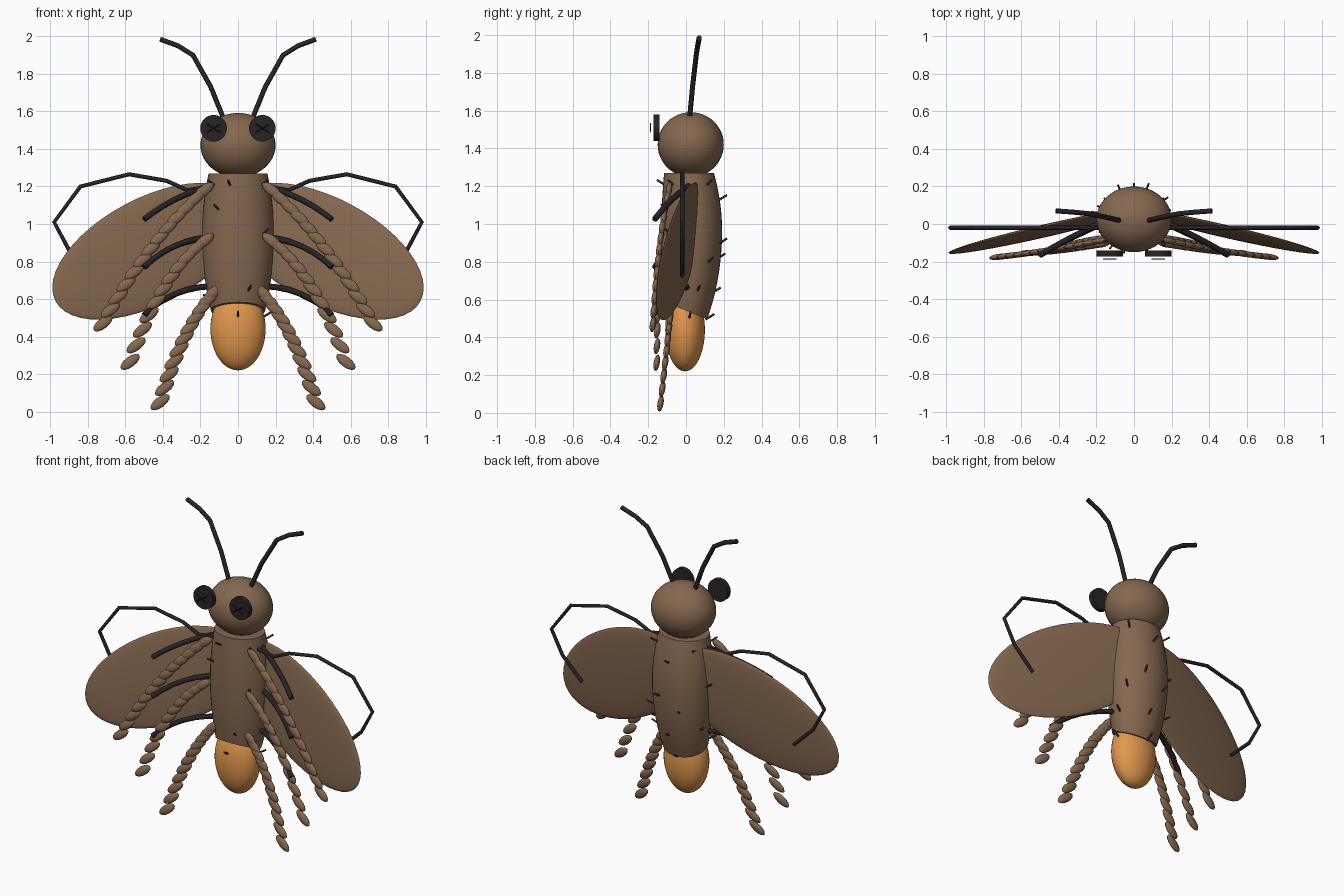
import bpy, bmesh
from math import sin, cos, pi, radians
from mathutils import Matrix, Vector

cube = bpy.data.objects.get("Cube")
if cube:
    bpy.data.objects.remove(cube, do_unlink=True)


def material(name, rgb):
    m = bpy.data.materials.new(name)
    m.use_nodes = True
    m.diffuse_color = (*rgb, 1)
    node = next(n for n in m.node_tree.nodes if n.type == 'BSDF_PRINCIPLED')
    node.inputs["Base Color"].default_value = (*rgb, 1)
    node.inputs["Roughness"].default_value = 0.7
    return m


BROWN = material("warm brown", (0.235, 0.138, 0.078))
ORANGE = material("glow orange", (0.75, 0.31, 0.075))
BLACK = material("soft black", (0.02, 0.017, 0.018))
UMBER = material("dark umber", (0.09, 0.05, 0.028))


def finish(bm, name, mat, smooth=True):
    bmesh.ops.recalc_face_normals(bm, faces=bm.faces)
    mesh = bpy.data.meshes.new(name)
    bm.to_mesh(mesh)
    bm.free()
    mesh.materials.append(mat)
    ob = bpy.data.objects.new(name, mesh)
    bpy.context.collection.objects.link(ob)
    if smooth:
        bpy.ops.object.select_all(action='DESELECT')
        ob.select_set(True)
        bpy.context.view_layer.objects.active = ob
        bpy.ops.object.shade_smooth_by_angle(angle=radians(40))
    return ob


def frame(center, a, b, c):
    """Matrix whose columns are three half-axes and a centre."""
    m = Matrix((a, b, c)).transposed().to_4x4()
    m.translation = Vector(center)
    return m


def add_ball(bm, matrix, u=32, v=16):
    bmesh.ops.create_uvsphere(bm, u_segments=u, v_segments=v, radius=1, matrix=matrix)


def ball(name, center, radii, mat):
    bm = bmesh.new()
    add_ball(bm, Matrix.Translation(center) @ Matrix.Diagonal((*radii, 1)), 40, 24)
    return finish(bm, name, mat)


def add_rod(bm, p, q, r, sides=8):
    p, q = Vector(p), Vector(q)
    turn = (q - p).to_track_quat('Z', 'Y').to_matrix().to_4x4()
    bmesh.ops.create_cone(bm, cap_ends=True, segments=sides, radius1=r, radius2=r,
                          depth=(q - p).length,
                          matrix=Matrix.Translation((p + q) / 2) @ turn)


def tube(name, points, r, side, mat):
    """Jointed tube through the points, mirrored by side."""
    curve = bpy.data.curves.new(name, 'CURVE')
    curve.dimensions = '3D'
    curve.bevel_depth = r
    curve.bevel_resolution = 2
    curve.use_fill_caps = True
    spline = curve.splines.new('POLY')
    spline.points.add(len(points) - 1)
    for pt, (x, y, z) in zip(spline.points, points):
        pt.co = (x * side, y, z, 1)
    curve.materials.append(mat)
    ob = bpy.data.objects.new(name, curve)
    bpy.context.collection.objects.link(ob)
    bpy.ops.object.select_all(action='DESELECT')
    ob.select_set(True)
    bpy.context.view_layer.objects.active = ob
    bpy.ops.object.convert(target='MESH')
    bpy.ops.object.shade_smooth_by_angle(angle=radians(50))


def bezier(p, q, r, t):
    return Vector(p) * (1 - t) ** 2 + Vector(q) * 2 * t * (1 - t) + Vector(r) * t * t


# Thorax: bowed barrel with a tilted lower end
def thorax_point(t, ang):
    rx = 0.192 - 0.041 * t * t + 0.006 * t
    ry = 0.16 - 0.04 * t * t + 0.012 * t
    y = ry * sin(ang)
    z = 0.905 + 0.365 * t - 0.4 * max(0, -t) * y
    return Vector((rx * cos(ang), y + 0.03 - 0.02 * t * t + 0.006 * t, z))


bm = bmesh.new()
SIDES, RINGS = 36, 16
rings = [[bm.verts.new(thorax_point(2 * i / RINGS - 1, 2 * pi * k / SIDES))
          for k in range(SIDES)] for i in range(RINGS + 1)]
for low, high in zip(rings, rings[1:]):
    for k in range(SIDES):
        n = (k + 1) % SIDES
        bm.faces.new((low[k], low[n], high[n], high[k]))
bm.faces.new(rings[0])
bm.faces.new(rings[-1])
finish(bm, "thorax", BROWN)

# Head and glowing tail
ball("head", (0, 0.025, 1.42), (0.2, 0.175, 0.172), BROWN)
ball("tail", (0, -0.005, 0.44), (0.147, 0.105, 0.22), ORANGE)

# Short bristles scattered around the thorax and tail: angle, height
BRISTLES = [(-105, 1.21), (-125, 1.08), (-45, 0.95), (-70, 0.65), (-90, 0.51),
            (-40, 1.21), (-140, 1.21), (40, 1.21), (140, 1.21), (37, 0.8),
            (20, 0.65), (8, 0.51), (90, 1.13), (70, 0.9), (112, 0.82),
            (85, 0.64), (95, 0.5), (170, 0.98), (155, 0.7), (200, 0.6)]
bm = bmesh.new()
for deg, z in BRISTLES:
    a = radians(deg)
    base = thorax_point(max(-1, (z - 0.905) / 0.365), a)
    base.z = z
    out = Vector((cos(a), sin(a), 0.6)).normalized()
    add_rod(bm, base - out * 0.01, base + out * 0.045, 0.006, 6)
finish(bm, "bristles", UMBER)

for side, label in ((1, "left"), (-1, "right")):
    # Eye disc with a thin cross floating in front
    bm = bmesh.new()
    add_rod(bm, (side * 0.13, -0.14, 1.51), (side * 0.13, -0.172, 1.51), 0.071, 32)
    finish(bm, label + "_eye", BLACK)
    bm = bmesh.new()
    for slope in (1, -1):
        add_rod(bm, (side * 0.13 - 0.035, -0.187, 1.51 - 0.022 * slope),
                (side * 0.13 + 0.035, -0.187, 1.51 + 0.022 * slope), 0.003, 6)
    finish(bm, label + "_eye_cross", BLACK)

    # Antenna
    tube(label + "_antenna", [(0.06, 0.01, 1.5), (0.08, 0.02, 1.57), (0.145, 0.035, 1.73),
         (0.24, 0.055, 1.9), (0.32, 0.063, 1.95), (0.415, 0.07, 1.985)], 0.014, side, BLACK)

    # Wing: flattened ellipsoid sweeping down and forward
    bm = bmesh.new()
    add_ball(bm, frame((side * 0.47, -0.035, 0.855),
                       Vector((side * 0.884, -0.214, -0.468)) * 0.569,
                       Vector((side * 0.468, -0.023, 0.884)) * 0.282,
                       Vector((side * 0.2, 1, -0.08)) * 0.024), 48, 24)
    finish(bm, label + "_wing", BROWN)

    # Thin jointed limb arching behind the wing
    tube(label + "_arched_limb", [(x, -0.02, z) for x, z in (
         (0.15, 1.2), (0.27, 1.18), (0.38, 1.23), (0.58, 1.265), (0.84, 1.2),
         (0.98, 1.01), (0.9, 0.86), (0.76, 0.725))], 0.011, side, BLACK)

    # Three bowed dark legs: start, bend, end
    LEGS = {"front": ((0.15, 0.02, 1.205), (0.36, -0.08, 1.14), (0.5, -0.165, 1.025)),
            "middle": ((0.15, 0.02, 0.93), (0.36, -0.08, 0.91), (0.5, -0.165, 0.77)),
            "rear": ((0.13, 0.02, 0.67), (0.36, -0.08, 0.66), (0.5, -0.165, 0.515))}
    for part, pts in LEGS.items():
        tube(f"{label}_{part}_leg", [bezier(*pts, i / 6) for i in range(7)], 0.016, side, BLACK)

    # Three beaded strands hanging in front of the wing
    STRANDS = {"upper": (13, (0.18, -0.09, 1.18), (0.48, -0.15, 0.91), (0.72, -0.175, 0.47)),
               "middle": (11, (0.18, -0.11, 0.91), (0.42, -0.15, 0.72), (0.575, -0.155, 0.265)),
               "lower": (11, (0.13, -0.07, 0.635), (0.3, -0.09, 0.44), (0.415, -0.135, 0.05))}
    for part, (count, *pts) in STRANDS.items():
        bm = bmesh.new()
        for i in range(count):
            add_ball(bm, frame(bezier(*pts, i / (count - 1)) * Vector((1, 1, 1)).length_squared / 3
                               if side > 0 else
                               Matrix.Scale(-1, 3, (1, 0, 0)) @ bezier(*pts, i / (count - 1)),
                               Vector((side * 0.79, -0.12, -0.6)) * 0.062,
                               Vector((side * 0.6, 0, 0.8)) * 0.028,
                               Vector((side * 0.12, 1, 0)) * 0.016), 14, 8)
        finish(bm, f"{label}_{part}_beaded_strand", BROWN)
